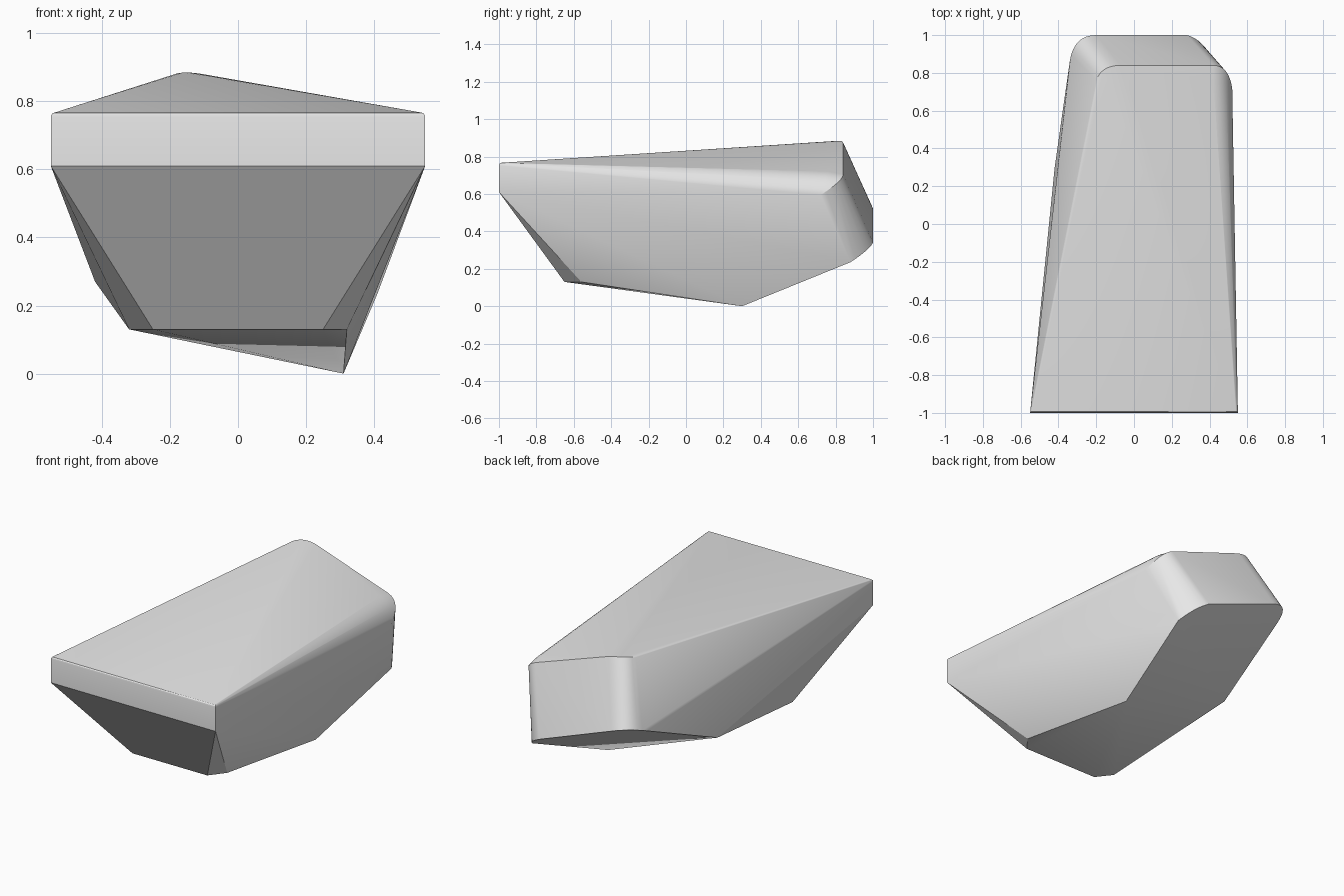
import bpy, bmesh, math
from mathutils import Vector

cube = bpy.data.objects.get("Cube")
if cube:
    bpy.data.objects.remove(cube, do_unlink=True)


def arc(a, c, b, n=8):
    """Rounded corner from a to b, pulled towards c."""
    a, c, b = Vector(a), Vector(c), Vector(b)
    return [a * (1 - t) ** 2 + c * (2 * t * (1 - t)) + b * t * t
            for t in (i / n for i in range(n + 1))]


def under(x, y):
    """Point on the sloping rear underside."""
    return (x, y, -0.37 * (x - 0.31) + 0.47 * (y - 0.3))


points = []
# Front slab and the bevelled lip above it
for s in (-1, 1):
    points += [(s * 0.55, -1, 0.61)]
    points += arc((s * 0.55, -1, 0.752), (s * 0.55, -1, 0.766), (s * 0.538, -0.986, 0.767), 3)
    # Front foot
    points += [(s * 0.25, -0.65, 0.13), (s * 0.32, -0.56, 0.13)]

# Lowest ridge across the underside
points += [under(0.31, 0.3), under(-0.42, 0.3)]

# Rounded rear corners, upper and lower ends
points += arc((-0.07, 0.84, 0.873), (-0.185, 0.84, 0.9), (-0.205, 0.74, 0.865))
points += arc(under(-0.2, 1), under(-0.32, 1), under(-0.34, 0.86))
points += arc((0.42, 0.84, 0.705), (0.5, 0.84, 0.67), (0.52, 0.72, 0.595))
points += arc(under(0.28, 1), under(0.36, 0.98), under(0.41, 0.88))
# Rounded upper right shoulder
points += arc((0.42, 0.76, 0.72), (0.505, 0.74, 0.69), (0.52, 0.72, 0.595), 6)

# Wrap the points in a convex skin
bm = bmesh.new()
for p in points:
    bm.verts.new(p)
bmesh.ops.remove_doubles(bm, verts=bm.verts[:], dist=0.002)
bmesh.ops.convex_hull(bm, input=bm.verts[:])
bmesh.ops.delete(bm, geom=[v for v in bm.verts if not v.link_faces], context='VERTS')
bmesh.ops.dissolve_limit(bm, angle_limit=math.radians(0.7), verts=bm.verts[:], edges=bm.edges[:])
bmesh.ops.recalc_face_normals(bm, faces=bm.faces[:])
mesh = bpy.data.meshes.new("rock")
bm.to_mesh(mesh)
bm.free()

rock = bpy.data.objects.new("rock", mesh)
bpy.context.collection.objects.link(rock)

# Stone colour
stone = bpy.data.materials.new("stone_grey")
stone.use_nodes = True
grey = (0.8, 0.8, 0.8, 1)
stone.diffuse_color = grey
stone.node_tree.nodes["Principled BSDF"].inputs["Base Color"].default_value = grey
mesh.materials.append(stone)

bpy.ops.object.select_all(action='DESELECT')
rock.select_set(True)
bpy.context.view_layer.objects.active = rock
bpy.ops.object.shade_smooth_by_angle(angle=math.radians(25))
